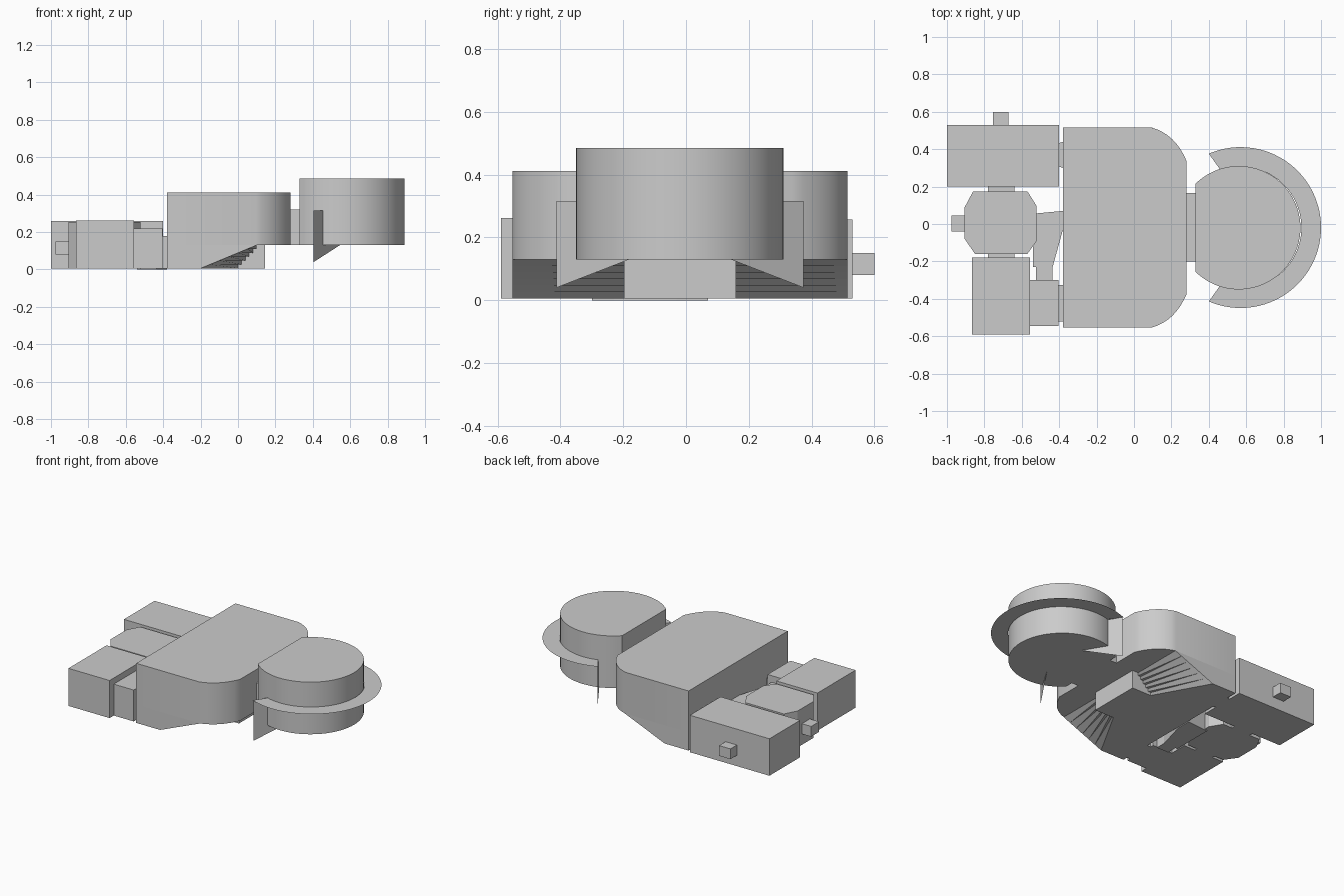
import bpy, bmesh, math
from mathutils import Vector

if "Cube" in bpy.data.objects:
    bpy.data.objects.remove(bpy.data.objects["Cube"])

YC = -0.019   # symmetry line of the halls
BASE = 0.006


def make(name, bm, smooth=False):
    bmesh.ops.recalc_face_normals(bm, faces=bm.faces)
    me = bpy.data.meshes.new(name)
    bm.to_mesh(me)
    bm.free()
    ob = bpy.data.objects.new(name, me)
    bpy.context.collection.objects.link(ob)
    if smooth:
        bpy.ops.object.select_all(action='DESELECT')
        ob.select_set(True)
        bpy.context.view_layer.objects.active = ob
        bpy.ops.object.shade_smooth_by_angle(angle=math.radians(32))
    return ob


def loft(bm, low, high, z0, z1):
    a = [bm.verts.new((x, y, z0)) for x, y in low]
    b = [bm.verts.new((x, y, z1)) for x, y in high]
    n = len(a)
    bm.faces.new(a)
    bm.faces.new(b)
    for i in range(n):
        j = (i + 1) % n
        bm.faces.new((a[i], a[j], b[j], b[i]))


def prism(name, pts, z0, z1, smooth=False):
    bm = bmesh.new()
    loft(bm, pts, pts, z0, z1)
    return make(name, bm, smooth)


def box(name, x0, x1, y0, y1, z0, z1):
    return prism(name, [(x0, y0), (x1, y0), (x1, y1), (x0, y1)], z0, z1)


def mirrored(half):
    # half outline given as (x, distance from the symmetry line)
    return [(x, YC + d) for x, d in half] + [(x, YC - d) for x, d in reversed(half)]


# Main hall with rounded corners
p0, p1, p2 = Vector((0.095, 0.534)), Vector((0.22, 0.50)), Vector((0.28, 0.358))
curve = [((1 - t) ** 2 * p0 + 2 * t * (1 - t) * p1 + t * t * p2) for t in [i / 8 for i in range(9)]]
prism("main_hall", mirrored([(-0.38, 0.534)] + [(p.x, p.y) for p in curve]), 0.13, 0.412, True)

# Stepped undercut below the main hall, with straight side slopes
bm = bmesh.new()
N = 6
for i in range(N):
    def outline(t):
        outer = -0.20 + 0.30 * t
        inner = 0.0 + 0.02 * i
        return mirrored([(-0.38, 0.534), (outer, 0.534), (inner, 0.178)])
    z0, z1 = [BASE + (0.13 - BASE) * k / N for k in (i, i + 1)]
    loft(bm, outline(i / N), outline((i + 1) / N), z0, z1)
make("stepped_base", bm)
box("entrance_base", -0.2, 0.145, YC - 0.178, YC + 0.178, BASE, 0.13)

# Round hall, cut flat where the link joins
box("round_hall_link", 0.27, 0.34, -0.20, 0.165, 0.13, 0.32)
R = 0.33
a0 = math.acos(0.23 / R)
arc = [math.pi - a0 - (math.pi - a0) * 2 * i / 56 for i in range(57)]
prism("round_hall", [(0.56 + R * math.cos(a), -0.02 + R * math.sin(a)) for a in arc],
      0.13, 0.485, True)

# Thin flat canopy ring around the round hall
bm = bmesh.new()
e_out = math.atan2(0.395, -0.17)
e_in = math.atan2(0.315, -0.11)
rows = []
for i in range(57):
    s = 1 - 2 * i / 56
    rows.append([bm.verts.new((0.57 + r * math.cos(s * e), YC + r * math.sin(s * e), 0.316))
                 for r, e in ((0.325, e_in), (0.43, e_out))])
for (a, b), (c, d) in zip(rows, rows[1:]):
    bm.faces.new((a, b, d, c))
make("canopy_ring", bm)

# Thin fins at both ends of the ring
for side, s in (("front", -1), ("back", 1)):
    bm = bmesh.new()
    bm.faces.new([bm.verts.new((x, YC + s * d, z)) for x, d, z in
                  ((0.405, 0.394, 0.316), (0.405, 0.394, 0.04),
                   (0.545, 0.162, 0.13), (0.545, 0.162, 0.316))])
    make(side + "_fin", bm)

# Rear wing
box("back_wing", -1.0, -0.40, 0.20, 0.53, BASE, 0.258)
box("back_wing_nub", -0.755, -0.67, 0.53, 0.60, 0.08, 0.15)
prism("back_wing_link", [(-0.41, 0.31), (-0.38, 0.30), (-0.38, 0.44), (-0.41, 0.43)], BASE, 0.18)

# Eight-sided room
prism("octagon_room", [(-0.86, 0.175), (-0.57, 0.175), (-0.52, 0.095), (-0.52, -0.09),
                       (-0.57, -0.16), (-0.85, -0.16), (-0.905, -0.08), (-0.905, 0.09)],
      BASE, 0.254)
box("octagon_nub", -0.975, -0.905, -0.04, 0.045, 0.08, 0.15)
for side, y0, y1 in (("back", 0.175, 0.20), ("front", -0.18, -0.16)):
    box("octagon_link_" + side, -0.78, -0.64, y0, y1, BASE, 0.18)

# Corridor joining the octagon, front wing and main hall
prism("corridor", [(-0.54, 0.055), (-0.38, 0.07), (-0.38, -0.03), (-0.435, -0.23), (-0.54, -0.23)],
      0.0, 0.175)
box("corridor_end", -0.525, -0.435, -0.30, -0.228, 0.0, 0.175)

# Front wing
box("front_wing", -0.865, -0.555, -0.59, -0.18, BASE, 0.262)
box("front_annex", -0.555, -0.405, -0.545, -0.30, BASE, 0.22)
box("front_annex_link", -0.405, -0.38, -0.52, -0.325, BASE, 0.178)
